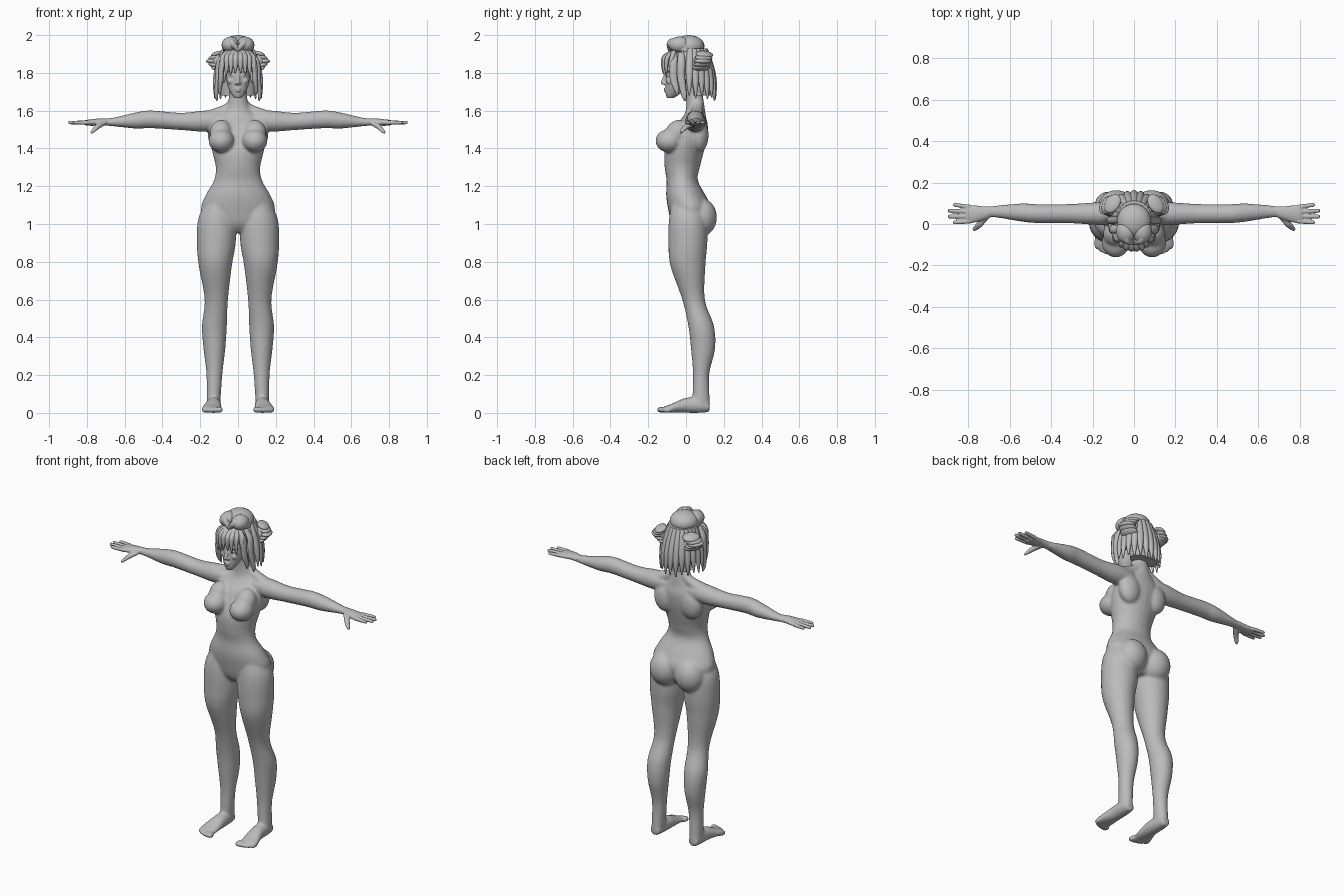
import bpy, bmesh, math
from mathutils import Vector, Matrix, Euler

if "Cube" in bpy.data.objects:
    bpy.data.objects.remove(bpy.data.objects["Cube"])

X, Y, Z = Vector((1, 0, 0)), Vector((0, 1, 0)), Vector((0, 0, 1))

grey = bpy.data.materials.new("clay grey")
grey.use_nodes = True
clay = (0.5, 0.5, 0.5, 1)
grey.diffuse_color = clay
grey.node_tree.nodes["Principled BSDF"].inputs["Base Color"].default_value = clay


def spline(rows, steps):
    """Smooth curve through rows of numbers."""
    rows = [Vector(row) for row in rows]
    padded = [rows[0]] + rows + [rows[-1]]
    curve = []
    for before, start, end, after in zip(padded, padded[1:], padded[2:], padded[3:]):
        leave, arrive = (end - before) / 2, (after - start) / 2
        for k in range(steps):
            t = k / steps
            ease = t * t * (3 - 2 * t)
            curve.append(start.lerp(end, ease) + leave * t * (1 - t) ** 2 - arrive * t * t * (1 - t))
    return curve + [rows[-1]]


def tube(bm, rows, u=X, v=Y, sides=24, steps=6):
    """Loft of ellipses; each row is x, y, z, radius along u, radius along v."""
    rings = []
    for x, y, z, a, b in spline(rows, steps):
        centre = Vector((x, y, z))
        angles = [math.tau * k / sides for k in range(sides)]
        rings.append([bm.verts.new(centre + u * a * math.cos(t) + v * b * math.sin(t)) for t in angles])
    faces = [bm.faces.new(rings[0]), bm.faces.new(rings[-1])]
    for low, high in zip(rings, rings[1:]):
        for k in range(sides):
            faces.append(bm.faces.new((low[k - 1], low[k], high[k], high[k - 1])))
    bmesh.ops.recalc_face_normals(bm, faces=faces)


def middle_tube(bm, rows):
    """Upright loft on the centre line."""
    tube(bm, [(0, *row) for row in rows])


def lock(bm, path, width, depth, u=X, v=Y):
    """Strand that swells in the middle and tapers to its tip."""
    rows = []
    for k, point in enumerate(path):
        swell = math.sin(math.pi * (0.25 + 0.7 * k / (len(path) - 1)))
        rows.append((*point, width * swell, depth * swell))
    tube(bm, rows, u, v, sides=12)


def ball(bm, at, size, tilt=(0, 0, 0)):
    place = Matrix.LocRotScale(Vector(at), Euler(tilt), Vector(size))
    bmesh.ops.create_uvsphere(bm, u_segments=24, v_segments=14, radius=1, matrix=place)


def mirror(bm):
    """Copy everything so far to the other side."""
    copy = bmesh.ops.duplicate(bm, geom=bm.verts[:] + bm.edges[:] + bm.faces[:])["geom"]
    verts = [item for item in copy if isinstance(item, bmesh.types.BMVert)]
    faces = [item for item in copy if isinstance(item, bmesh.types.BMFace)]
    bmesh.ops.scale(bm, vec=(-1, 1, 1), verts=verts)
    bmesh.ops.reverse_faces(bm, faces=faces)


def finish(bm, name, voxel=0, softness=0):
    """Turn the bmesh into an object, optionally fused into one skin."""
    mesh = bpy.data.meshes.new(name)
    bm.to_mesh(mesh)
    bm.free()
    ob = bpy.data.objects.new(name, mesh)
    bpy.context.collection.objects.link(ob)
    if voxel:
        fuse = ob.modifiers.new("fuse", "REMESH")
        fuse.mode, fuse.voxel_size = "VOXEL", voxel
        soften = ob.modifiers.new("soften", "SMOOTH")
        soften.factor, soften.iterations = 0.5, softness
        graph = bpy.context.evaluated_depsgraph_get()
        baked = bpy.data.meshes.new_from_object(ob.evaluated_get(graph))
        ob.modifiers.clear()
        ob.data = baked
    ob.data.materials.clear()
    ob.data.materials.append(grey)
    bpy.ops.object.select_all(action="DESELECT")
    ob.select_set(True)
    bpy.context.view_layer.objects.active = ob
    bpy.ops.object.shade_smooth_by_angle(angle=math.radians(60))


# Leg, from hip through thigh, knee and calf to ankle
bm = bmesh.new()
tube(bm, [(.1, 0, 1.13, .06, .07), (.11, .01, 1.03, .1, .1), (.115, .01, .9, .103, .103),
          (.12, .01, .78, .088, .093), (.115, .04, .6, .062, .06), (.125, .08, .46, .066, .068),
          (.125, .09, .34, .058, .064), (.125, .08, .2, .042, .043), (.13, .08, .04, .036, .048)])
ball(bm, at=(.116, .01, .58), size=(.035, .022, .04))

# Foot and toes
tube(bm, [(.13, .125, .03, .028, .025), (.13, .08, .04, .037, .04), (.13, 0, .04, .042, .04),
          (.14, -.08, .024, .053, .022), (.14, -.115, .018, .05, .016)], u=X, v=Z)
for i in range(5):
    thick = .017 - .001 * i
    ball(bm, at=(.096 + .021 * i, -.13 + .002 * i * i, thick), size=(thick, .026, thick))

# Arm, from shoulder to wrist, and the slope up to the neck
tube(bm, [(.08, .05, 1.55, .05, .04), (.17, .05, 1.545, .055, .056), (.3, .05, 1.543, .047, .046),
          (.46, .05, 1.554, .046, .047), (.54, .055, 1.548, .044, .043), (.66, .06, 1.54, .03, .023),
          (.71, .057, 1.54, .026, .019)], u=Y, v=Z)
tube(bm, [(.02, .06, 1.66, .03, .03), (.07, .06, 1.605, .03, .03), (.15, .05, 1.57, .04, .035)], u=Y, v=Z)

# Buttock, breast and shoulder blade
ball(bm, at=(.085, .082, 1.035), size=(.09, .082, .1))
ball(bm, at=(.088, -.088, 1.44), size=(.068, .074, .062))
ball(bm, at=(.09, -.05, 1.48), size=(.06, .06, .075), tilt=(-.5, 0, 0))
ball(bm, at=(.09, .07, 1.47), size=(.07, .05, .09))
mirror(bm)

# Torso and neck
middle_tube(bm, [(.02, .955, .09, .06), (.02, 1, .165, .095), (.02, 1.08, .196, .115),
                 (0, 1.15, .173, .105), (-.02, 1.23, .128, .083), (-.02, 1.3, .118, .093),
                 (-.01, 1.38, .136, .104), (.01, 1.45, .15, .1), (.03, 1.52, .145, .086),
                 (.045, 1.57, .105, .06), (.05, 1.61, .065, .05), (.045, 1.68, .047, .044),
                 (.03, 1.75, .045, .045)])
finish(bm, "body", voxel=.0075, softness=8)

# Palm and wrist
bm = bmesh.new()
palm = 1.537
tube(bm, [(.685, .06, 1.54, .026, .019), (.73, .052, 1.54, .034, .019),
          (.78, .048, palm, .043, .017), (.812, .048, palm, .041, .013)], u=Y, v=Z)
# Fingers fan out, the middle pair longest
for i in range(4):
    base, tip = .082 - .023 * i, .092 - .028 * i
    end = .898 if i in (1, 2) else .873
    tube(bm, [(.79, base, palm, .011, .012), (end - .01, tip, palm, .0095, .009),
              (end, tip, palm, .005, .005)], u=Y, v=Z, sides=12)
# Thumb, angled forward and down
across = (X + Y).normalized()
tube(bm, [(.715, .04, 1.533, .02, .014), (.745, 0, 1.515, .016, .015), (.765, -.02, 1.495, .012, .012),
          (.777, -.03, 1.484, .007, .007)], u=across, v=Z, sides=12)
mirror(bm)
finish(bm, "hands", voxel=.004, softness=3)

# Eyelids, brows, cheeks, nostrils and ears
bm = bmesh.new()
ball(bm, at=(.027, -.094, 1.788), size=(.017, .014, .009))
ball(bm, at=(.032, -.092, 1.812), size=(.03, .018, .008))
ball(bm, at=(.035, -.08, 1.757), size=(.022, .025, .022))
ball(bm, at=(.01, -.113, 1.744), size=(.009, .01, .007))
ball(bm, at=(.076, 0, 1.78), size=(.012, .022, .035))
mirror(bm)
# Skull, face, nose and lips
ball(bm, at=(0, .01, 1.84), size=(.077, .1, .095))
middle_tube(bm, [(-.082, 1.667, .018, .018), (-.07, 1.69, .036, .038), (-.055, 1.73, .055, .054),
                 (-.04, 1.79, .067, .07), (-.02, 1.86, .07, .09)])
middle_tube(bm, [(-.1, 1.805, .008, .01), (-.12, 1.75, .011, .013), (-.114, 1.737, .008, .006)])
for z, wide in ((1.716, .018), (1.704, .015)):
    ball(bm, at=(0, -.106, z), size=(wide, .012, .006))
finish(bm, "head", voxel=.004, softness=3)

# Bob: locks hanging around the back of the head, over a filler
bm = bmesh.new()
count = 13
for i in range(count):
    turn = math.radians(-96 + 16 * i)
    out = Vector((math.sin(turn), math.cos(turn), 0))
    across = Vector((out.y, -out.x, 0))
    path = []
    for k in range(5):
        fall = k / 4
        radius = .07 + .055 * math.sin(fall * math.pi / 2)
        drop = .27 + .012 * (i % 2) - .02 * abs(out.x)
        path.append(out * radius + Y * .03 + Z * (1.93 - drop * fall))
    lock(bm, path, .022, .02, across, out)
middle_tube(bm, [(.05, 1.9, .07, .06), (.075, 1.84, .095, .065), (.085, 1.68, .09, .05)])
ball(bm, at=(0, .015, 1.865), size=(.095, .105, .08))
finish(bm, "hair_bob")

# Fringe across the brow, and long locks beside the face
bm = bmesh.new()
for i in range(4):
    x, y = .012 + .021 * i, -.122 + .0045 * i * i
    tip = 1.8 - .012 * i
    lock(bm, [(x * .6, -.06, 1.925), (x, y + .01, 1.89), (x * 1.1, y, 1.845), (x * 1.2, y, tip)], .017, .013)
for x, y, tip in ((.084, -.065, 1.68), (.1, -.025, 1.65)):
    lock(bm, [(x * .7, y, 1.91), (x, y, 1.86), (x * 1.07, y, 1.77), (x * 1.15, y + .015, tip + .03),
              (x * 1.1, y + .02, tip)], .015, .022)
mirror(bm)
finish(bm, "fringe")

# Paired rolls and a bun on the crown
bm = bmesh.new()
lock(bm, [(0, -.075, 1.925), (.03, -.07, 1.955), (.062, -.045, 1.95), (.08, 0, 1.93), (.075, .04, 1.925)],
     .032, .028, Y, Z)
ball(bm, at=(.04, -.035, 1.95), size=(.047, .058, .042), tilt=(0, .25, 0))
mirror(bm)
ball(bm, at=(0, .015, 1.942), size=(.082, .083, .058))
finish(bm, "crown_rolls")

# Ribbed buns behind the ears
bm = bmesh.new()
for rib in range(-2, 3):
    ball(bm, at=(.128 - .012 * abs(rib), .09 + .004 * rib, 1.862 + .018 * rib),
         size=(.036, .05, .016), tilt=(0, .18 * rib, .6))
ball(bm, at=(.105, .08, 1.86), size=(.04, .04, .04))
mirror(bm)
finish(bm, "side_buns")
